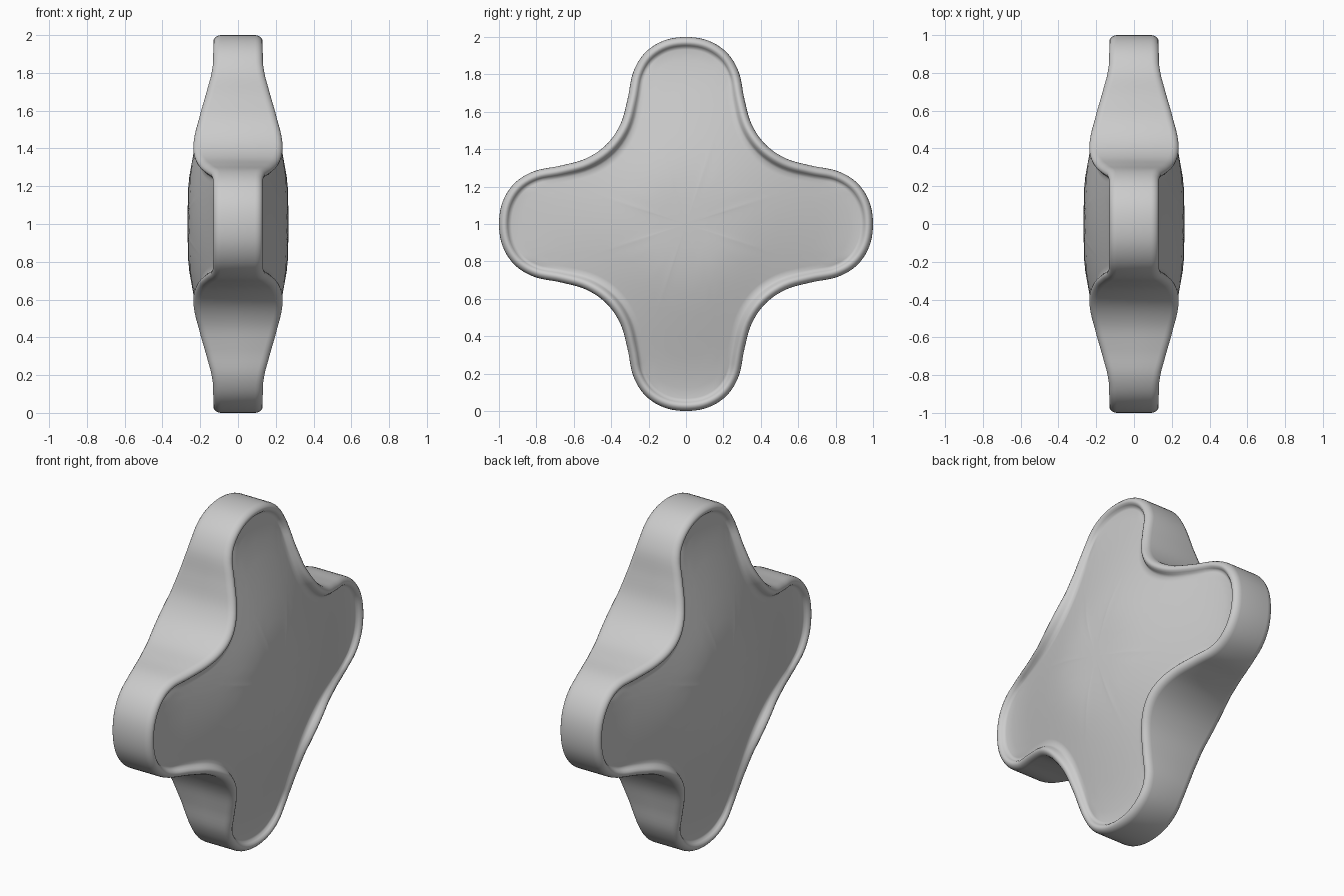
import bpy, bmesh, math
from mathutils import Vector

if "Cube" in bpy.data.objects:
    bpy.data.objects.remove(bpy.data.objects["Cube"])


def catmull(a, b, c, d, t):
    return 0.5 * (2 * b + (c - a) * t + (2 * a - 5 * b + 4 * c - d) * t * t
                  + (3 * b - a - 3 * c + d) * t ** 3)


def lookup(table, r):
    # smooth interpolation of a (radius, height) table
    r = min(max(r, table[0][0]), table[-1][0])
    for (r0, h0), (r1, h1) in zip(table, table[1:]):
        if r <= r1:
            t = (r - r0) / (r1 - r0)
            return h0 + (h1 - h0) * t


# Outline of half an arm, tip to inner corner, repeated by symmetry
half = [(0, 1), (0.12, 0.98), (0.22, 0.915), (0.283, 0.81),
        (0.312, 0.67), (0.35, 0.535), (0.425, 0.425)]
octant = half + [(y, x) for x, y in half[-2:0:-1]]      # quarter turn
ctrl = []
for k in range(4):
    a = -k * math.pi / 2
    for x, y in octant:
        ctrl.append(Vector((x * math.cos(a) - y * math.sin(a),
                            x * math.sin(a) + y * math.cos(a))))
n, STEPS = len(ctrl), 5
outline = [catmull(ctrl[i - 1], ctrl[i], ctrl[(i + 1) % n], ctrl[(i + 2) % n], s / STEPS)
           for i in range(n) for s in range(STEPS)]
N = len(outline)
normals = []
for i in range(N):
    t = (outline[(i + 1) % N] - outline[i - 1]).normalized()
    normals.append(Vector((-t.y, t.x)) * -1)            # inward

# Half thickness of rim and of the domed face, by distance from the centre
rim = [(0.55, 0.245), (0.6, 0.237), (0.65, 0.21), (0.75, 0.172), (0.84, 0.143),
       (0.9, 0.132), (1.0, 0.13)]
face = [(0, 0.268), (0.2, 0.264), (0.3, 0.252), (0.4, 0.23), (0.55, 0.19),
        (0.7, 0.148), (0.8, 0.122), (0.9, 0.105), (1.0, 0.1)]

bm = bmesh.new()


def ring(fn):
    return [bm.verts.new(fn(i)) for i in range(N)]


def bridge(a, b, flip):
    for i in range(N):
        j = (i + 1) % N
        q = [a[i], a[j], b[j], b[i]]
        bm.faces.new(q[::-1] if flip else q)


middle = ring(lambda i: (0, outline[i].x, outline[i].y))
bead = [(0, 0.04), (0.002, 0.026), (0.009, 0.012), (0.018, 0.004), (0.028, 0.0),
        (0.038, 0.003), (0.047, 0.012), (0.055, 0.024)]
for side in (1, -1):
    prev = middle

    def add(fn):
        global prev
        cur = ring(fn)
        bridge(prev, cur, side > 0)
        prev = cur

    # Rounded raised rim
    for d, drop in bead:
        def rim_pt(i):
            p = outline[i] + normals[i] * d
            return (side * (lookup(rim, outline[i].length) - drop), p.x, p.y)
        add(rim_pt)
    # Domed recessed face
    for s in (1, 0.94, 0.86, 0.76, 0.65, 0.53, 0.4, 0.27, 0.14):
        def face_pt(i):
            p = (outline[i] + normals[i] * 0.068) * s
            return (side * lookup(face, p.length), p.x, p.y)
        add(face_pt)
    c = bm.verts.new((side * face[0][1], 0, 0))
    for i in range(N):
        bm.faces.new((prev[i], prev[(i + 1) % N], c))

bmesh.ops.recalc_face_normals(bm, faces=bm.faces)
for f in bm.faces:
    f.smooth = True
me = bpy.data.meshes.new("cross_pad")
bm.to_mesh(me)
bm.free()
pad = bpy.data.objects.new("cross_pad", me)
pad.location.z = 1
bpy.context.collection.objects.link(pad)
